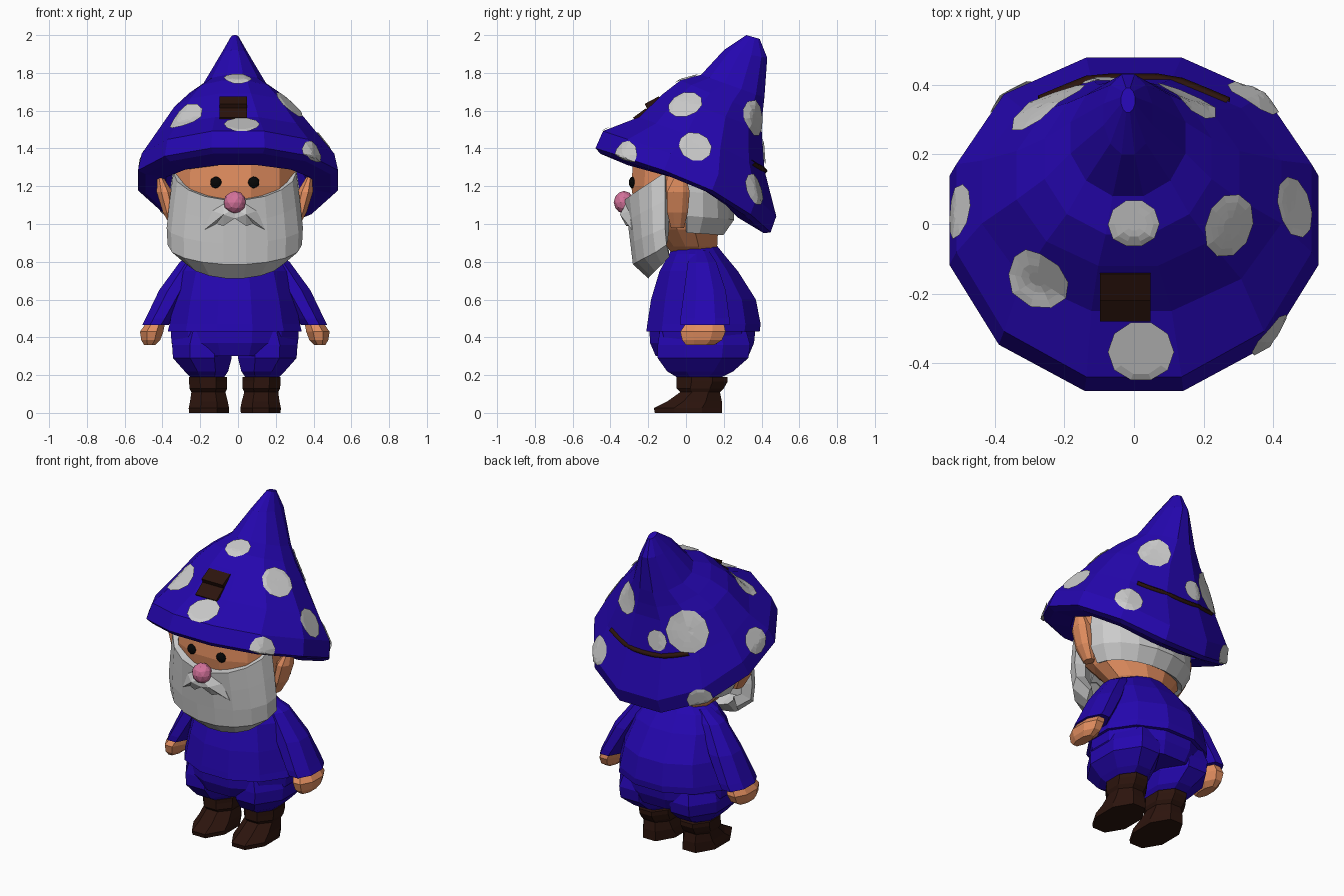
import bpy, bmesh
from math import sin, cos, pi, radians
from mathutils import Vector, Matrix
from mathutils.bvhtree import BVHTree

if "Cube" in bpy.data.objects:
    bpy.data.objects.remove(bpy.data.objects["Cube"])

CX = -0.017  # centre line of the body


def paint(name, rgb):
    m = bpy.data.materials.new(name)
    m.diffuse_color = (*rgb, 1)
    m.use_nodes = True
    m.node_tree.nodes["Principled BSDF"].inputs["Base Color"].default_value = m.diffuse_color
    return m


BLUE = paint("blue_cloth", (0.018, 0.002, 0.43))
SKIN = paint("skin", (0.76, 0.27, 0.115))
BROWN = paint("brown_leather", (0.025, 0.007, 0.004))
PINK = paint("pink", (0.66, 0.17, 0.33))
BLACK = paint("black", (0.002, 0.002, 0.002))


def finish(name, bm, mat=None):
    bmesh.ops.recalc_face_normals(bm, faces=bm.faces)
    me = bpy.data.meshes.new(name)
    bm.to_mesh(me)
    bm.free()
    ob = bpy.data.objects.new(name, me)
    bpy.context.collection.objects.link(ob)
    if mat:
        me.materials.append(mat)
    return ob


def bridge(bm, rows, closed):
    n = len(rows[0])
    for a, b in zip(rows, rows[1:]):
        for i in range(n if closed else n - 1):
            j = (i + 1) % n
            bm.faces.new((a[i], a[j], b[j], b[i]))


def loft(name, rings, sides, mat, side=1, lift=()):
    """Ring = (centre x, half width, front y, front z, back y, back z)."""
    bm, rows, k = bmesh.new(), [], 1 / cos(pi / sides)
    for r, (cx, rx, yf, zf, yb, zb) in enumerate(rings):
        up, row = (lift[r] if lift else 0), []
        for i in range(sides):
            a = 2 * pi * (i + 0.5) / sides
            t = 0.5 - 0.5 * k * cos(a)
            bulge = up * sin(a) ** 2 * (0.5 + t)  # raises the sides, more so to the rear
            row.append(bm.verts.new((CX + side * (cx + rx * k * sin(a)), yf + (yb - yf) * t + bulge * .5,
                                     zf + (zb - zf) * t + bulge)))
        rows.append(row)
    bridge(bm, rows, True)
    bm.faces.new(rows[0])
    bm.faces.new(rows[-1])
    return finish(name, bm, mat)


def flat(*rings):
    """Level rings given as (z, centre x, half width, front y, back y)."""
    return [(cx, rx, y0, z, y1, z) for z, cx, rx, y0, y1 in rings]


def shell(name, way, yc, rows, thick):
    """Half-round hair shell, rows = (half width, depth, side z, middle z)."""
    bm, grid = bmesh.new(), []
    for w, d, zs, zm in rows:
        angles = [radians(-90 + 20 * i) for i in range(10)]
        grid.append([bm.verts.new((CX + w * sin(a), yc + way * d * cos(a), zs + (zm - zs) * cos(a)))
                     for a in angles])
    bridge(bm, grid, False)
    ob = finish(name, bm)
    mod = ob.modifiers.new("thickness", "SOLIDIFY")
    mod.thickness, mod.offset = thick, 0
    return ob


def ball(name, pos, scale, mat, sub=2):
    bm = bmesh.new()
    bmesh.ops.create_icosphere(bm, subdivisions=sub, radius=1,
                               matrix=Matrix.LocRotScale(Vector(pos), None, Vector(scale)))
    return finish(name, bm, mat)


# Hat: under-brim, brim edge, crown, leaning tip
hat = loft("hat", [
    (.017, .33, -.26, 1.37, .29, 1.25), (.017, .38, -.31, 1.31, .27, 1.03),
    (.017, .49, -.455, 1.37, .41, .945), (.017, .53, -.48, 1.40, .445, .95),
    (.017, .51, -.44, 1.49, .475, 1.035), (.01, .43, -.25, 1.565, .415, 1.28),
    (0, .32, -.12, 1.69, .40, 1.50), (0, .24, -.03, 1.76, .405, 1.58),
    (0, .165, .08, 1.79, .415, 1.67), (0, .07, .20, 1.92, .43, 1.88),
    (0, .02, .32, 2.0, .39, 1.98)],
    12, BLUE, lift=(0, .05, .06, .06, .06, .02, 0, 0, 0, 0, 0))
tree = BVHTree.FromPolygons([v.co for v in hat.data.vertices],
                            [p.vertices[:] for p in hat.data.polygons])


# Spots laid onto the hat surface
def spot(i, pos, r, rings=4, sides=10):
    p, n, _, _ = tree.find_nearest(Vector(pos))
    u = n.cross(Vector((0, 0, 1))).normalized()
    v = u.cross(n)
    bm, rows = bmesh.new(), []
    centre = bm.verts.new(p + n * .008)
    for k in range(1, rings + 1):
        row = []
        for s in range(sides):
            a = 2 * pi * s / sides
            q, m, _, _ = tree.find_nearest(p + (u * cos(a) + v * sin(a)) * r * k / rings)
            row.append(bm.verts.new(q + (m + n).normalized() * .008))
        rows.append(row)
    for s in range(sides):
        bm.faces.new((centre, rows[0][s], rows[0][(s + 1) % sides]))
    bridge(bm, rows, True)
    finish(f"hat_spot_{i}", bm)


SPOTS = [((0, 0, 1.77), .075), ((-.28, -.16, 1.57), .1), ((.02, -.36, 1.51), .095),
         ((.26, 0, 1.62), .095), ((.43, .04, 1.39), .09), ((-.48, .03, 1.33), .08),
         ((-.25, .33, 1.45), .13), ((.15, .35, 1.56), .1), ((.35, .36, 1.18), .09),
         ((.39, -.33, 1.36), .085), ((-.09, .44, 1.38), .065), ((-.36, .37, 1.06), .08)]
for i, (pos, r) in enumerate(SPOTS):
    spot(i, pos, r)

# Hat strap: two front pieces and the strip showing at the back
for i, (y, z) in enumerate(((-.225, 1.56), (-.165, 1.625))):
    bm = bmesh.new()
    bmesh.ops.create_cube(bm, size=1, matrix=Matrix.LocRotScale(
        Vector((-.025, y, z)), Matrix.Rotation(radians(36 - 8 * i), 3, 'X'), Vector((.145, .085, .07))))
    finish(f"strap_front_{i}", bm, BROWN)
curve = bpy.data.curves.new("strap_back", "CURVE")
curve.dimensions, curve.bevel_depth, curve.bevel_resolution = "3D", .016, 0
line = curve.splines.new("POLY")
line.points.add(8)
for i, pt in enumerate(line.points):
    x = -.27 + .0675 * i
    hit = tree.ray_cast(Vector((x, .9, 1.28 + .6 * x * x)), Vector((0, -1, 0)))[0]
    pt.co = (*hit, 1)
curve.materials.append(BROWN)
bpy.context.collection.objects.link(bpy.data.objects.new("strap_back", curve))

# Head and neck
loft("head", flat((.85, 0, .15, -.08, .16), (.88, 0, .19, -.1, .165), (.97, 0, .27, -.17, .17),
                  (1.07, 0, .315, -.27, .2), (1.2, 0, .325, -.29, .22), (1.33, 0, .32, -.28, .22),
                  (1.43, 0, .26, -.2, .2)), 12, SKIN)
shell("back_hair", 1, .0, [(.30, .19, 1.3, 1.27), (.32, .23, 1.17, 1.15),
                           (.315, .235, 1.05, 1.03), (.27, .18, .965, .955)], .05)
shell("beard", -1, -.1, [(.295, .195, 1.27, 1.13), (.315, .18, 1.12, 1.02),
                         (.33, .165, .98, .9), (.325, .155, .90, .80), (.25, .08, .85, .735)], .065)
ball("nose", (CX, -.328, 1.115), (.06, .055, .06), PINK, 2)

# Mirrored parts
for side, tag in ((1, "right"), (-1, "left")):
    ball(f"eye_{tag}", (CX + side * .1, -.285, 1.22), (.031, .018, .031), BLACK)
    loft(f"ear_{tag}", flat((.98, .31, .025, -.08, -.01), (1.06, .345, .035, -.1, .01),
                            (1.17, .372, .042, -.1, .02), (1.25, .395, .015, -.06, 0)), 8, SKIN, side)
    # Moustache half: outline extruded back, with a raised ridge in front
    bm = bmesh.new()
    outline = ((0, 1.08), (.06, 1.11), (.12, 1.07), (.16, .97), (.1, 1.0), (.06, .99), (0, 1.03))
    front = [bm.verts.new((CX + side * x, -.335 + .3 * x, z)) for x, z in outline]
    back = [bm.verts.new((v.co.x, v.co.y + .08, v.co.z)) for v in front]
    ridge = bm.verts.new((CX + side * .06, -.35, 1.05))
    bridge(bm, [back, front], True)
    bm.faces.new(back)
    for a, b in zip(front, front[1:] + front[:1]):
        bm.faces.new((a, b, ridge))
    finish(f"moustache_{tag}", bm)
    # Sleeve, hand, trouser leg, boot
    loft(f"sleeve_{tag}", flat((.465, .42, .07, -.03, .23), (.5, .40, .072, -.03, .23),
                               (.65, .32, .08, -.01, .21), (.8, .23, .06, .01, .16),
                               (.86, .15, .04, .03, .12)), 8, BLUE, side)
    loft(f"hand_{tag}", flat((.36, .45, .03, .0, .15), (.385, .445, .05, -.02, .19),
                             (.43, .44, .062, -.03, .21), (.475, .42, .05, 0, .2)), 8, SKIN, side)
    loft(f"trouser_leg_{tag}", flat((.19, .145, .09, -.05, .19), (.22, .15, .115, -.1, .25),
                                    (.29, .172, .155, -.15, .33), (.36, .172, .16, -.15, .34),
                                    (.43, .16, .15, -.14, .32)), 8, BLUE, side)
    loft(f"boot_{tag}", flat((0, .137, .105, -.165, .19), (.025, .137, .107, -.17, .19),
                             (.06, .137, .1, -.1, .19), (.11, .14, .09, -.03, .18),
                             (.13, .14, .1, -.05, .2), (.165, .142, .1, -.05, .22),
                             (.19, .142, .1, -.05, .22)), 8, BROWN, side)

# Seat of the trousers and tunic
loft("trouser_seat", flat((.3, 0, .28, -.16, .33), (.37, 0, .335, -.19, .36),
                          (.46, 0, .34, -.195, .37)), 12, BLUE)
loft("tunic", flat((.43, 0, .355, -.21, .39), (.47, 0, .345, -.205, .395), (.6, 0, .32, -.185, .37),
                   (.75, 0, .28, -.14, .275), (.84, 0, .22, -.09, .2), (.89, 0, .13, -.06, .16)), 12, BLUE)
